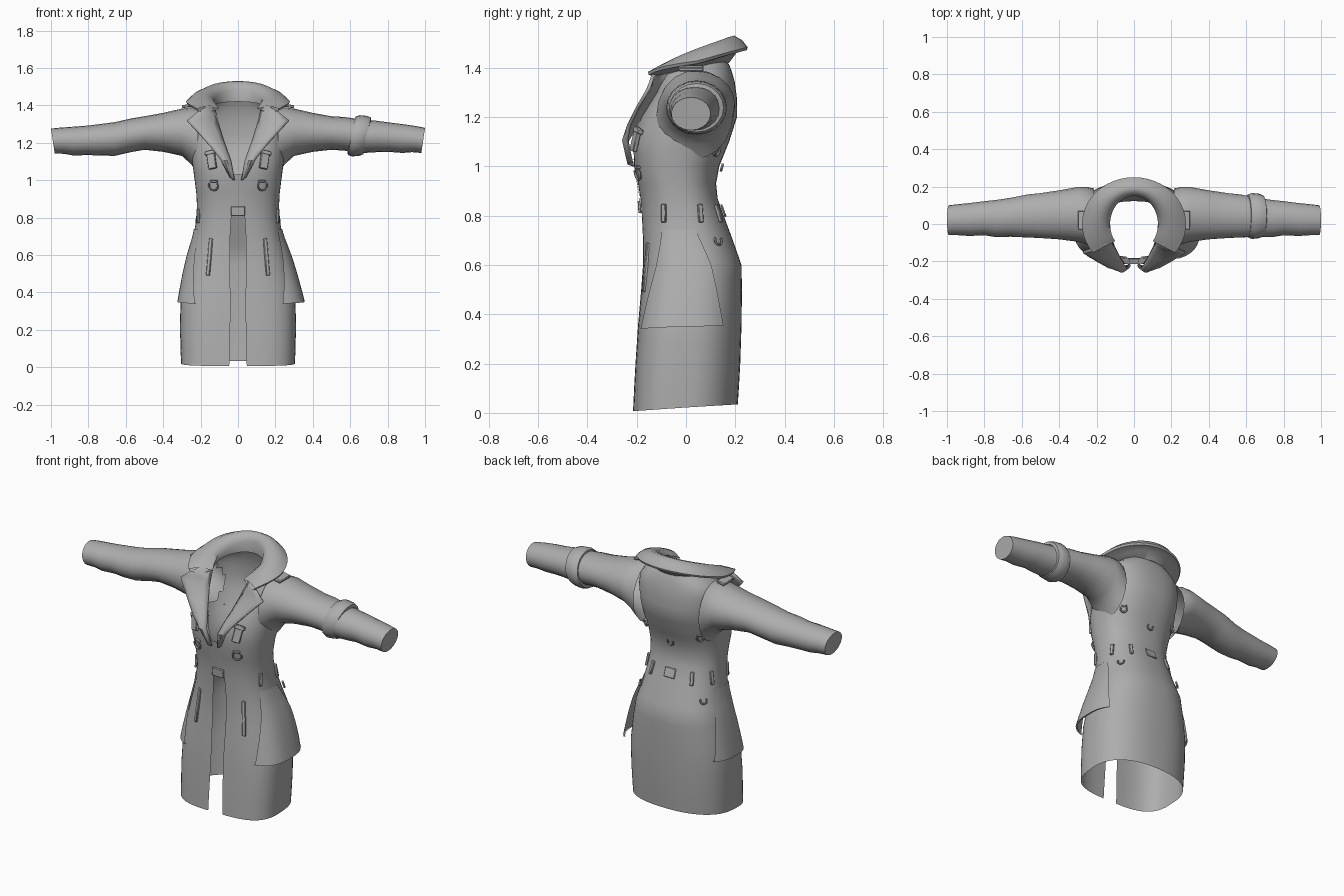
import bpy, bmesh, math
from mathutils import Vector, Matrix

if "Cube" in bpy.data.objects:
    bpy.data.objects.remove(bpy.data.objects["Cube"])

cloth = bpy.data.materials.new("grey cloth")
cloth.diffuse_color = (0.42, 0.42, 0.42, 1)
cloth.use_nodes = True
cloth.node_tree.nodes["Principled BSDF"].inputs["Base Color"].default_value = cloth.diffuse_color

# z, half width, front y, back y, half opening, front squareness
PROFILE = [
    (0.02, .305, -.215, .21, .047, .62), (0.2, .31, -.205, .22, .042, .62),
    (0.35, .308, -.195, .225, .04, .65), (0.5, .285, -.182, .227, .043, .7),
    (0.6, .265, -.175, .225, .044, .75), (0.7, .238, -.175, .19, .042, .8),
    (0.8, .222, -.18, .153, .036, .85), (0.87, .22, -.185, .128, .03, .85),
    (0.93, .223, -.195, .122, .025, .85), (1.0, .232, -.21, .135, .02, .82),
    (1.1, .245, -.215, .175, .045, .8), (1.2, .25, -.185, .207, .07, .8),
    (1.28, .25, -.14, .206, .095, .82), (1.34, .242, -.115, .198, .112, .85),
    (1.38, .215, -.095, .187, .122, .88), (1.405, .175, -.075, .178, .125, .9),
    (1.43, .145, -.06, .165, .125, .9)]


def station(z):
    z = min(max(z, PROFILE[0][0]), PROFILE[-1][0])
    for a, b in zip(PROFILE, PROFILE[1:]):
        if z <= b[0]:
            t = (z - a[0]) / (b[0] - a[0])
            return [p + (q - p) * t for p, q in zip(a, b)][1:]


def body_point(th, z, off=0):
    """Point on the coat; angle 0 is the front, positive toward +x."""
    hw, f, b, g, e = station(z)
    s, c = math.sin(th), math.cos(th)
    e = e if c > 0 else .85
    cy, hd = (f + b) / 2, (b - f) / 2
    return Vector(((hw + off) * math.copysign(abs(s) ** e, s),
                   cy - (hd + off) * math.copysign(abs(c) ** e, c), z))


def angle_at_x(x, z):
    hw, f, b, g, e = station(z)
    return math.copysign(math.asin(min(1, abs(x) / hw) ** (1 / e)), x)


def finish(name, bm, angle=40):
    bmesh.ops.recalc_face_normals(bm, faces=bm.faces)
    me = bpy.data.meshes.new(name)
    bm.to_mesh(me)
    bm.free()
    me.materials.append(cloth)
    ob = bpy.data.objects.new(name, me)
    bpy.context.collection.objects.link(ob)
    bpy.ops.object.select_all(action='DESELECT')
    ob.select_set(True)
    bpy.context.view_layer.objects.active = ob
    bpy.ops.object.shade_smooth_by_angle(angle=math.radians(angle))
    return ob


def grid(rows, closed=False, cap=False):
    bm = bmesh.new()
    vs = [[bm.verts.new(p) for p in r] for r in rows]
    n = len(rows[0])
    for a, b in zip(vs, vs[1:]):
        for i in range(n if closed else n - 1):
            j = (i + 1) % n
            bm.faces.new((a[i], a[j], b[j], b[i]))
    if cap:
        bm.faces.new(vs[-1])
    return bm


def solidify(ob, t, offset=0):
    m = ob.modifiers.new("thickness", 'SOLIDIFY')
    m.thickness, m.offset = t, offset


# Coat shell, open at the front, with armholes removed
rows, N = [], 56
zs = sorted({p[0] for p in PROFILE} | {.1, .28, .43, .55, .65, .75, 1.05, 1.15, 1.24, 1.31, 1.36})
for z in zs:
    t0 = angle_at_x(station(z)[3], z)
    row = [body_point(t0 + (2 * math.pi - 2 * t0) * i / N, z) for i in range(N + 1)]
    if z < .05:
        for p in row:
            p.z = .022 + .07 * p.y if p.y < 0 else .022 + .06 * p.y
    rows.append(row)
bm = grid(rows)
hole = [f for f in bm.faces if abs(f.calc_center_median().x) > .2 and
        ((f.calc_center_median().y - .04) / .11) ** 2 + ((f.calc_center_median().z - 1.22) / .12) ** 2 < 1]
bmesh.ops.delete(bm, geom=hole, context='FACES')
finish("coat_body", bm, 60)

# Sleeves: x, bottom z, top z, front y, back y, lean of the ring
SLEEVE = [(.215, 1.03, 1.385, -.12, .19), (.25, 1.085, 1.39, -.11, .198), (.3, 1.13, 1.383, -.095, .198),
          (.4, 1.152, 1.36, -.082, .18), (.5, 1.163, 1.342, -.075, .165), (.57, 1.158, 1.338, -.072, .158),
          (.66, 1.145, 1.325, -.068, .14), (.74, 1.15, 1.318, -.07, .128), (.8, 1.152, 1.31, -.06, .122),
          (.88, 1.146, 1.3, -.064, .112), (.94, 1.15, 1.29, -.06, .106), (.99, 1.146, 1.28, -.06, .1)]


def oval(x, z0, z1, y0, y1, lean, n=20):
    return [Vector((x + lean * math.sin(a), (y0 + y1) / 2 + (y1 - y0) / 2 * math.cos(a),
                    (z0 + z1) / 2 + (z1 - z0) / 2 * math.sin(a)))
            for a in (2 * math.pi * i / n for i in range(n))]


for side, name in ((1, "left"), (-1, "right")):
    rows = []
    for i, (x, a, b, c, d) in enumerate(SLEEVE):
        drop = 0 if side > 0 or x < .5 else .018 * math.sin((x - .5) * 6)
        ring = oval(x, a - drop, b - drop, c, d, .01 if x > .9 else 0)
        rows.append([Vector((side * p.x, p.y, p.z)) for p in ring])
    finish(name + "_sleeve", grid(rows, True, True), 50)

# Strap around one forearm
band = [oval(x, 1.235 - r, 1.24 + r, .043 - r * 1.14, .043 + r * 1.14, .02)
        for x, r in ((.605, .084), (.608, .1), (.63, .108), (.67, .104), (.69, .096), (.692, .08))]
finish("sleeve_strap", grid(band, True), 50)

# Rolled collar: section swept around the neck, high at the back
rows = []
for i in range(33):
    t = math.radians(-128 + 256 * i / 32)
    k = (1 + math.cos(t)) / 2
    u = max(0, (k - .2) / .8)
    crest = 1.395 + .135 * u ** .75
    drop = .012 + .035 * min(1, u * 2)
    sec = [(0, 1.385 + .035 * u), (.0, crest - drop * .9), (.18, crest - .008), (.45, crest),
           (.78, crest - drop * .4), (1, crest - drop), (.96, crest - drop - .012),
           (.55, crest - drop - .022), (.25, 1.37 + .05 * u)]
    rows.append([Vector(((.128 + .15 * q) * math.sin(t), (.15 + .1 * q) * math.cos(t), z)) for q, z in sec])
finish("collar", grid(rows, True), 50)

# Lapels: inner fold edge paired with outer edge
LAPEL = [((.125, -.06, 1.375), (.155, -.105, 1.4)), ((.112, -.1, 1.32), (.215, -.135, 1.365)),
         ((.1, -.13, 1.28), (.272, -.15, 1.318)), ((.082, -.165, 1.22), (.2, -.195, 1.24)),
         ((.06, -.205, 1.16), (.135, -.23, 1.165)), ((.04, -.238, 1.1), (.09, -.24, 1.11)),
         ((.022, -.215, 1.0), (.04, -.22, 1.02))]
for side, name in ((1, "left"), (-1, "right")):
    rows = []
    for a, b in LAPEL:
        row = []
        for k in range(6):
            p = Vector(a).lerp(Vector(b), k / 5)
            p.y -= .014 * math.sin(math.pi * k / 5)
            p.x *= side
            row.append(p)
        rows.append(row)
    solidify(finish(name + "_lapel", grid(rows)), .014)

# Hip flaps flaring from the waist over the skirt
for side, flare, name in ((1, .045, "left"), (-1, .012, "right")):
    rows = []
    for j in range(9):
        v = j / 8
        z = .74 - .4 * v
        a0, a1 = math.radians(62 - 24 * v), math.radians(100 + 20 * v)
        row = []
        for i in range(17):
            th = a0 + (a1 - a0) * i / 16
            p = body_point(side * th, z, .004 + flare * v * max(.15, math.sin(th)) ** 2)
            p.z += .015 * v * i / 16
            row.append(p)
        rows.append(row)
    # hem return toward the skirt
    rows.append([Vector((p.x * .96, p.y, p.z + .004)) for p in rows[-1]])
    finish(name + "_hip_flap", grid(rows), 40)

# Centre placket and waist tab
finish("placket", grid([[body_point(angle_at_x(x, z), z, .003) for x in (-.042, -.015, .01, .032)]
                        for z in (.81, .88, .95, 1.03)]))


def frame(th, z, tilt, off):
    p = body_point(th, z, off)
    t = (body_point(th + .03, z) - body_point(th - .03, z)).normalized()
    up = (body_point(th, z + .03) - body_point(th, z - .03)).normalized()
    n = t.cross(up).normalized()
    up = n.cross(t)
    m = Matrix((t, up, n)).transposed().to_4x4()
    return Matrix.Translation(p) @ m @ Matrix.Rotation(math.radians(tilt), 4, 'Z')


def tab(name, th, z, w, h, tilt=0, d=.014, off=.006):
    bm = bmesh.new()
    bmesh.ops.create_cube(bm, size=1, matrix=frame(th, z, tilt, off) @ Matrix.Diagonal((w, h, d, 1)))
    bmesh.ops.bevel(bm, geom=bm.edges[:], offset=.003, segments=1, affect='EDGES')
    finish(name, bm)


def d_ring(name, th, z, r=.02, tilt=0):
    m = frame(th, z, tilt, .012)
    rows = []
    for i in range(13):
        a = math.radians(150 + 240 * i / 12)
        rows.append([m @ Vector(((r + .005 * math.cos(b)) * math.cos(a),
                                 (r + .005 * math.cos(b)) * math.sin(a), .006 * math.sin(b)))
                     for b in (math.pi / 3 * k for k in range(6))])
    finish(name, grid(rows, True, True))


tab("waist_tab", 0, .835, .075, .05, d=.012)
# Belt loops around the waist
for i, deg in enumerate((68, 112, 148, 212, 248, 292)):
    tab("belt_loop_%d" % i, math.radians(deg), .81, .02, .075)
tab("back_patch", math.pi, .82, .07, .055, d=.008)
# Chest straps, rings and slit pockets
for s in (1, -1):
    tab("chest_strap", angle_at_x(s * .135, 1.11), 1.11, .045, .1, -12 * s, .018, .012)
    tab("chest_strap_end", angle_at_x(s * .14, 1.145), 1.145, .058, .02, -12 * s, .024, .014)
    d_ring("chest_ring", angle_at_x(s * .125, .97), .97, .025)
    tab("ring_tab", angle_at_x(s * .125, .995), .995, .04, .014)
    tab("slit_pocket", angle_at_x(s * .15, .59), .59, .02, .2, 3 * s, .014, .004)
    d_ring("hip_ring", s * 2.2, .7, .018)
    d_ring("back_ring", math.pi - s * .75, 1.06, .018)
    tab("back_ring_tab", math.pi - s * .75, 1.08, .03, .012)
    # Shoulder loops
    bm = bmesh.new()
    m = Matrix.Translation((s * .275, .02, 1.397)) @ Matrix.Rotation(s * .2, 4, 'Y')
    bmesh.ops.create_cube(bm, size=1, matrix=m @ Matrix.Diagonal((.05, .1, .016, 1)))
    bmesh.ops.bevel(bm, geom=bm.edges[:], offset=.004, segments=1, affect='EDGES')
    finish("shoulder_loop", bm)
d_ring("lower_back_ring", math.pi, 1.0, .018)
